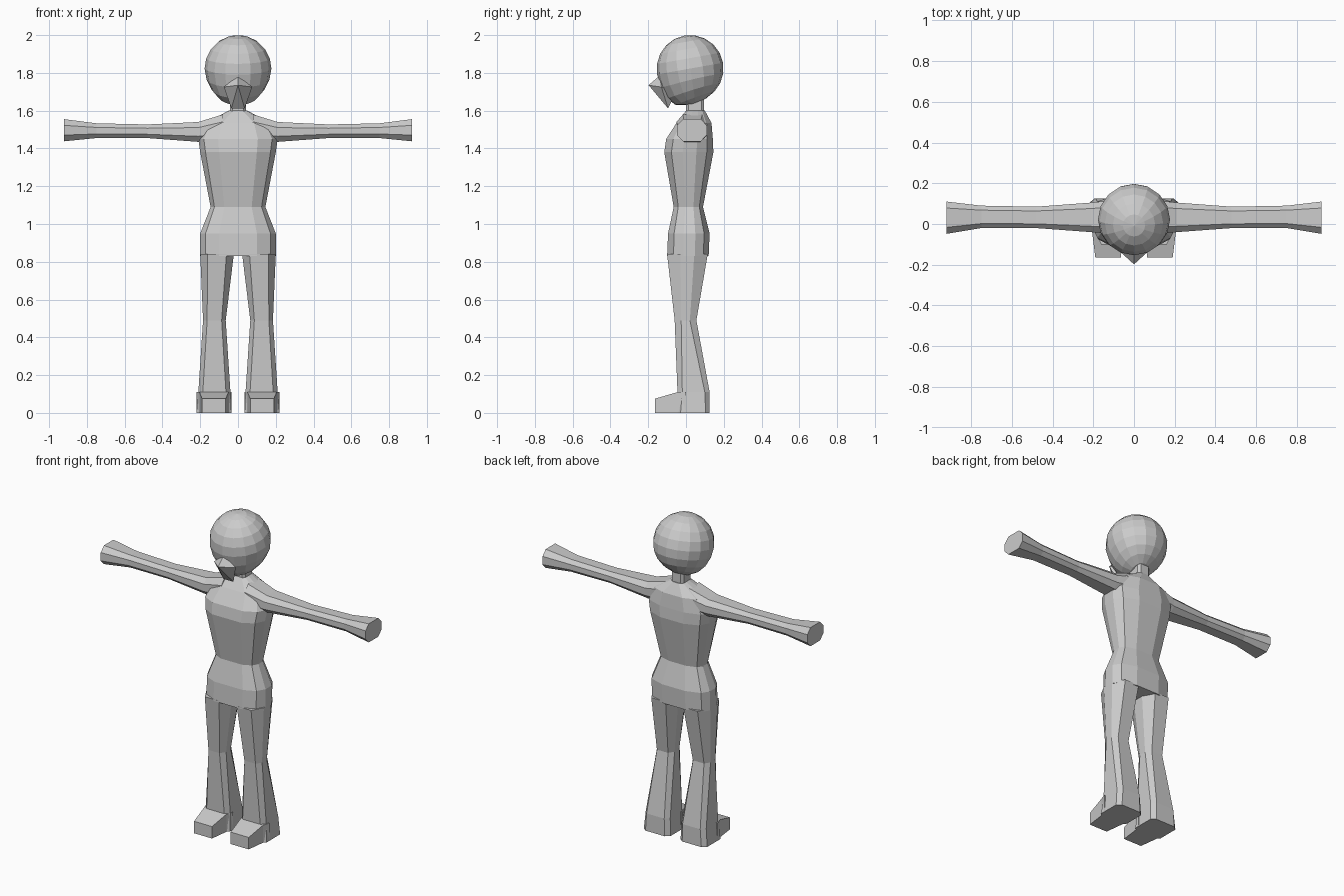
import bpy, bmesh, math
from mathutils import Vector, Matrix

cube = bpy.data.objects.get("Cube")
if cube:
    bpy.data.objects.remove(cube, do_unlink=True)

GREY = (0.6, 0.6, 0.6, 1)
clay = bpy.data.materials.new("clay grey")
clay.use_nodes = True
clay.diffuse_color = GREY
clay.node_tree.nodes["Principled BSDF"].inputs["Base Color"].default_value = GREY


def finish(bm, name, mirror=False):
    bmesh.ops.recalc_face_normals(bm, faces=bm.faces)
    mesh = bpy.data.meshes.new(name)
    bm.to_mesh(mesh)
    bm.free()
    mesh.materials.append(clay)
    obj = bpy.data.objects.new(name, mesh)
    bpy.context.collection.objects.link(obj)
    if mirror:
        obj.modifiers.new("Mirror", "MIRROR").use_mirror_merge = False
    return obj


def loft(name, sections, mirror=False):
    """Skin a list of equal-length point loops and cap both ends."""
    bm = bmesh.new()
    rings = [[bm.verts.new(p) for p in s] for s in sections]
    for a, b in zip(rings, rings[1:]):
        for i in range(len(a)):
            j = (i + 1) % len(a)
            bm.faces.new((a[i], a[j], b[j], b[i]))
    bm.faces.new(rings[0])
    bm.faces.new(rings[-1])
    return finish(bm, name, mirror)


def octagon(u0, u1, v0, v1, cu, cv):
    """Rectangle with corners cut by fractions cu, cv of its size."""
    a, b = (u1 - u0) * cu, (v1 - v0) * cv
    return [(u0 + a, v0), (u1 - a, v0), (u1, v0 + b), (u1, v1 - b),
            (u1 - a, v1), (u0 + a, v1), (u0, v1 - b), (u0, v0 + b)]


def torso_section(z, w, front, back, mid=0.02):
    """Twelve-sided symmetric body section."""
    f, b = front - mid, back - mid
    half = [(0.5, f), (0.86, f * 0.72), (1, f * 0.28),
            (1, b * 0.28), (0.86, b * 0.72), (0.4, b)]
    pts = [(w * x, mid + y, z) for x, y in half]
    return pts + [(-x, y, z) for x, y, z in reversed(pts)]


# Torso with hips, waist, chest and sloping shoulders
loft("torso", [
    torso_section(0.83, 0.20, -0.10, 0.12),
    torso_section(0.95, 0.20, -0.095, 0.125),
    torso_section(1.09, 0.145, -0.065, 0.09),
    torso_section(1.38, 0.20, -0.115, 0.145),
    torso_section(1.45, 0.21, -0.105, 0.142, 0.03),
    torso_section(1.535, 0.17, -0.05, 0.135, 0.035),
    torso_section(1.60, 0.05, 0.0, 0.10, 0.05),
])

# Neck
loft("neck", [[(x, y, z) for x, y in octagon(-0.042, 0.042, 0.0, 0.095, 0.15, 0.15)]
              for z in (1.58, 1.68)])

# Arms, flaring at the shoulder and wrist
arm = [(0.08, -0.05, 0.12, 1.44, 1.58), (0.21, -0.04, 0.105, 1.435, 1.54),
       (0.48, -0.02, 0.085, 1.455, 1.527), (0.75, -0.02, 0.09, 1.455, 1.533),
       (0.92, -0.048, 0.11, 1.438, 1.555)]
loft("arm", [[(x, y, z) for y, z in octagon(y0, y1, z0, z1, 0.2, 0.28)]
             for x, y0, y1, z0, z1 in arm], mirror=True)

# Legs, narrow at the knee and flared at the ankle
leg = [(0.0, 0.035, 0.22, -0.05, 0.125, 0.14, 0.12),
       (0.11, 0.04, 0.21, -0.045, 0.125, 0.14, 0.15),
       (0.49, 0.065, 0.185, -0.06, 0.055, 0.18, 0.3),
       (0.84, 0.022, 0.20, -0.10, 0.115, 0.22, 0.33)]
loft("leg", [[(x, y, z) for x, y in octagon(x0, x1, y0, y1, cx, cy)]
             for z, x0, x1, y0, y1, cx, cy in leg], mirror=True)

# Feet, wedges tapering to a blunt toe
foot = [(0.0, 0.035, 0.22, 0.11), (-0.045, 0.05, 0.205, 0.11),
        (-0.165, 0.065, 0.19, 0.075)]
loft("foot", [[(x0, y, 0), (x1, y, 0), (x1, y, top), (x0, y, top)]
              for y, x0, x1, top in foot], mirror=True)

# Head: faceted ball, tilted, with the lower front drawn into a jaw
bm = bmesh.new()
bmesh.ops.create_uvsphere(
    bm, u_segments=16, v_segments=10, radius=0.177,
    matrix=Matrix.Translation((0, 0.022, 1.823)) @ Matrix.Rotation(math.radians(10), 4, "X"))
for v in bm.verts:
    low = max(0, 1.80 - v.co.z) / 0.16
    ahead = min(1, max(0, (0.12 - v.co.y) / 0.2))
    v.co.z -= 0.045 * low * ahead
    v.co.x *= 1 - 0.12 * low * ahead
    v.co.z = max(v.co.z, 1.615 + 0.16 * (v.co.y + 0.10))
finish(bm, "head")

# Beak-like nose running down to the chin
bm = bmesh.new()
for p in [(0, -0.198, 1.735), (0, -0.14, 1.785), (0.075, -0.13, 1.725),
          (-0.075, -0.13, 1.725), (0.035, -0.095, 1.612), (-0.035, -0.095, 1.612),
          (0, -0.05, 1.70)]:
    bm.verts.new(p)
bmesh.ops.convex_hull(bm, input=bm.verts)
finish(bm, "nose")
